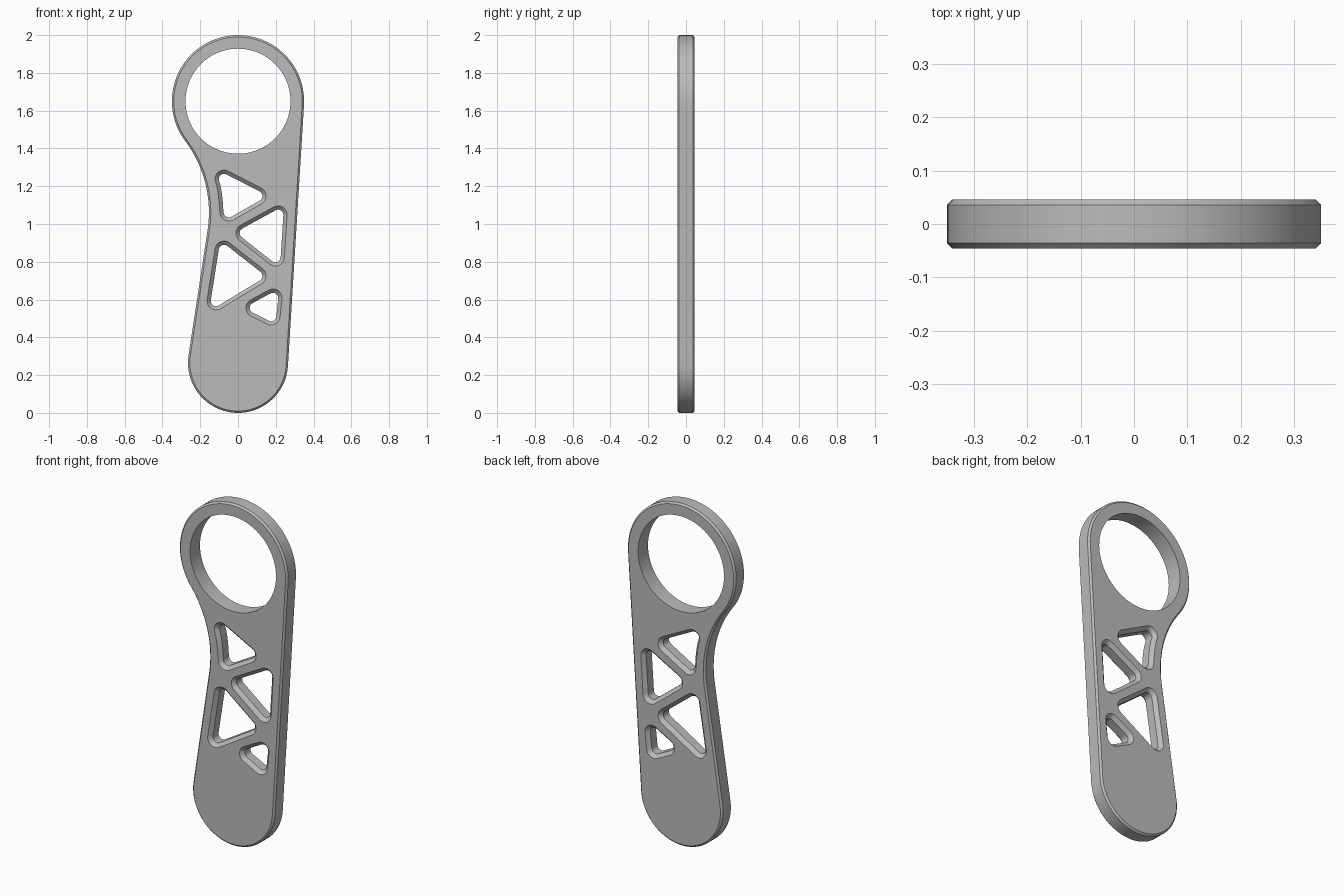
import bpy, bmesh, math
from mathutils import Vector

if "Cube" in bpy.data.objects:
    bpy.data.objects.remove(bpy.data.objects["Cube"])

HALF = 0.046                      # half thickness
EDGE, POCKET = 0.01, 0.02         # chamfer of the rim and of the cutouts
TOP, R_TOP = Vector((0, 1.65)), 0.35
BOT, R_BOT = Vector((0, 0.265)), 0.265
R_WAIST = 0.63                    # concave arc on the left side
A_WAIST = math.atan2(0.6, 0.8)
WAIST = TOP - (R_TOP + R_WAIST) * Vector((0.8, 0.6))
R_CORNER = 0.048


def ang(v):
    return math.atan2(v.y, v.x)


def arc(c, r, a0, a1, n):
    return [c + r * Vector((math.cos(a0 + (a1 - a0) * i / n),
                            math.sin(a0 + (a1 - a0) * i / n))) for i in range(n + 1)]


def outline(d):
    """Body silhouette moved inward by d: three tangent arcs joined by straight flanks."""
    right = -math.asin((R_TOP - R_BOT) / (TOP.y - BOT.y))
    v = BOT - WAIST
    left = ang(v) + math.acos((R_WAIST + R_BOT) / v.length)
    return (arc(BOT, R_BOT - d, left + math.pi, right + 2 * math.pi, 48)
            + arc(TOP, R_TOP - d, right, math.pi + A_WAIST, 64)
            + arc(WAIST, R_WAIST + d, A_WAIST, left, 24)[1:])


def cutout(centres, d, curved):
    """Rounded triangle (counter-clockwise); the first edge may follow the waist arc."""
    pts, r = [], R_CORNER - d
    c = [Vector(p) for p in centres]
    for i in range(3):
        e_in, e_out = c[i] - c[i - 1], c[(i + 1) % 3] - c[i]
        a0 = ang(Vector((e_in.y, -e_in.x)))
        a1 = ang(Vector((e_out.y, -e_out.x)))
        if curved and i == 0:
            a1 = ang(WAIST - c[0])
        if curved and i == 1:
            a0 = ang(WAIST - c[1])
        pts += arc(c[i], r, a0, a0 + (a1 - a0) % (2 * math.pi), 10)
        if curved and i == 0:
            rad = ((c[0] - WAIST).length + (c[1] - WAIST).length) / 2 - r
            pts += arc(WAIST, rad, ang(c[0] - WAIST), ang(c[1] - WAIST), 8)[1:-1]
    return pts


bm = bmesh.new()
cap_edges = {-1: [], 1: []}


def add_wall(shape, chamfer):
    """Wall through the plate; shape(0) is the loop on the faces, shape(chamfer) the inset one."""
    if chamfer:
        layers = [(-HALF, 0), (-HALF + chamfer, chamfer), (HALF - chamfer, chamfer), (HALF, 0)]
    else:
        layers = [(-HALF, 0), (HALF, 0)]
    rings = [[bm.verts.new((p.x, y, p.y)) for p in shape(d)] for y, d in layers]
    n = len(rings[0])
    for a, b in zip(rings, rings[1:]):
        for i in range(n):
            j = (i + 1) % n
            bm.faces.new((a[i], a[j], b[j], b[i]))
    for side, ring in ((-1, rings[0]), (1, rings[-1])):
        cap_edges[side] += [bm.edges.get((ring[i], ring[(i + 1) % n])) for i in range(n)]


# Outer rim, large ring hole and the truss cutouts
add_wall(lambda d: outline(EDGE - d), EDGE)
add_wall(lambda d: arc(TOP, 0.278, 0, 2 * math.pi, 96)[:-1], 0)
triangles = [
    ([(-0.074, 1.238), (-0.048, 1.063), (0.101, 1.148)], True),
    ([(0.212, 1.048), (0.037, 0.952), (0.198, 0.825)], False),
    ([(-0.074, 0.862), (-0.116, 0.593), (0.101, 0.725)], False),
    ([(0.185, 0.608), (0.090, 0.556), (0.175, 0.513)], False),
]
for centres, curved in triangles:
    add_wall(lambda d: cutout(centres, d, curved), POCKET)

# Flat front and back faces
for side, edges in cap_edges.items():
    bmesh.ops.triangle_fill(bm, edges=edges, use_beauty=True, normal=(0, side, 0))
bmesh.ops.recalc_face_normals(bm, faces=bm.faces)

mesh = bpy.data.meshes.new("link_plate")
bm.to_mesh(mesh)
bm.free()
plate = bpy.data.objects.new("link_plate", mesh)
bpy.context.collection.objects.link(plate)

grey = bpy.data.materials.new("plain grey")
grey.diffuse_color = (0.5, 0.5, 0.5, 1)
grey.use_nodes = True
grey.node_tree.nodes["Principled BSDF"].inputs["Base Color"].default_value = grey.diffuse_color
mesh.materials.append(grey)

bpy.context.view_layer.objects.active = plate
plate.select_set(True)
bpy.ops.object.shade_smooth_by_angle(angle=math.radians(30))
